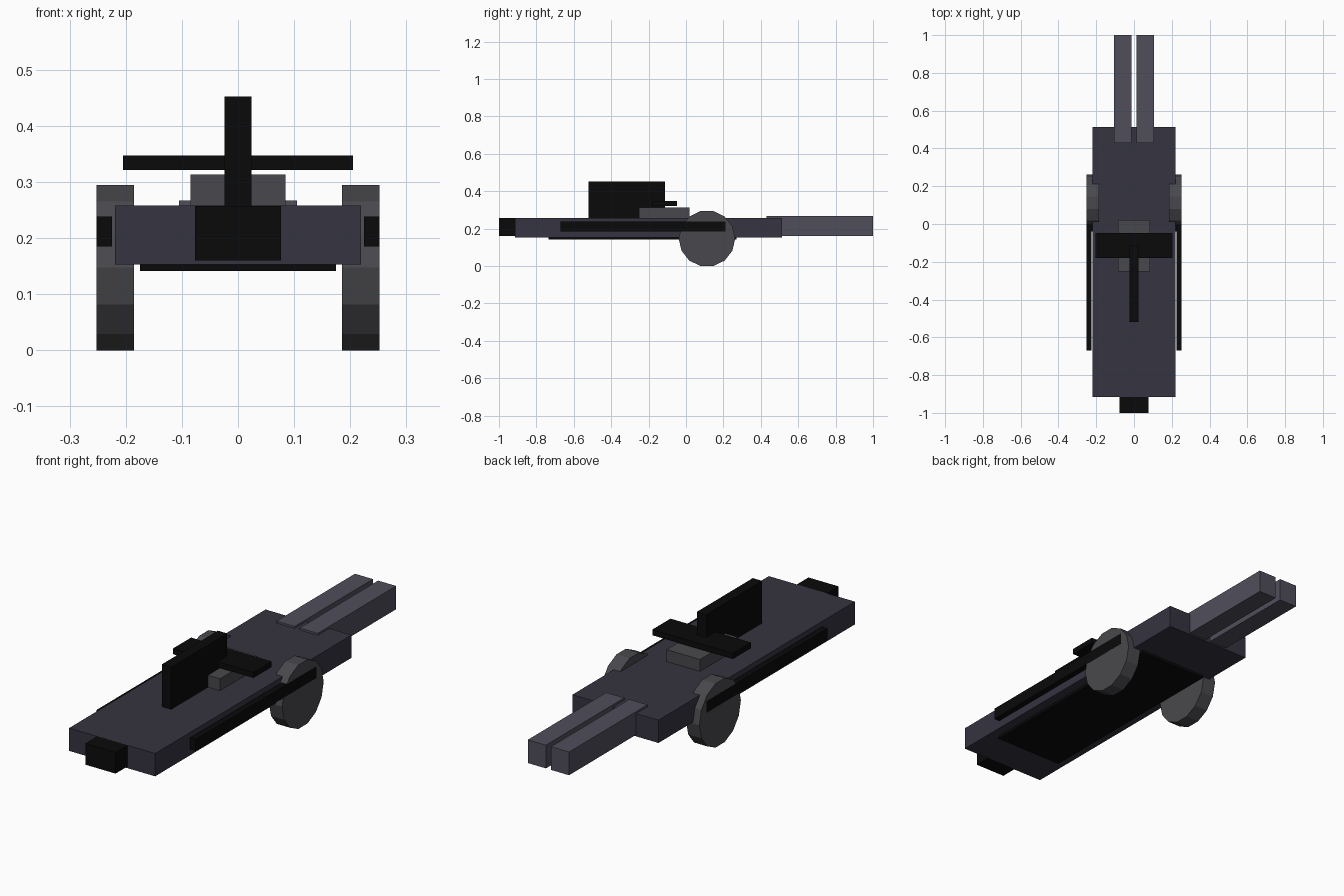
import bpy
import math

if "Cube" in bpy.data.objects:
    bpy.data.objects.remove(bpy.data.objects["Cube"])


def material(name, r, g, b):
    m = bpy.data.materials.new(name)
    m.diffuse_color = (r, g, b, 1)
    m.use_nodes = True
    m.node_tree.nodes["Principled BSDF"].inputs["Base Color"].default_value = m.diffuse_color
    return m


NAVY = material("dark_navy", 0.036, 0.034, 0.052)
SLATE = material("slate", 0.08, 0.077, 0.105)
GREY = material("dark_grey", 0.066, 0.066, 0.074)
BLACK = material("black", 0.003, 0.003, 0.003)


def box(name, x, y, z, mat):
    """Box from (min, max) ranges on each axis."""
    spans = (x, y, z)
    bpy.ops.mesh.primitive_cube_add(size=1, location=[(a + b) / 2 for a, b in spans])
    ob = bpy.context.object
    ob.name = name
    ob.scale = [b - a for a, b in spans]
    bpy.ops.object.transform_apply(location=False, rotation=False, scale=True)
    ob.data.materials.append(mat)
    return ob


# Main hull and parts on the centre line
box("hull", (-0.219, 0.219), (-0.915, 0.513), (0.153, 0.258), NAVY)
box("nose_block", (-0.077, 0.077), (-1.0, -0.89), (0.16, 0.2575), BLACK)
box("belly_plate", (-0.175, 0.175), (-0.735, 0.27), (0.141, 0.154), BLACK)
box("seat", (-0.085, 0.085), (-0.252, 0.02), (0.25, 0.313), GREY)
box("crossbar", (-0.205, 0.205), (-0.18, -0.048), (0.321, 0.347), BLACK)
box("fin", (-0.024, 0.024), (-0.52, -0.113), (0.25, 0.452), BLACK)

# Mirrored parts: tail beams, side strips and wheels
WHEEL_R = 0.151
SIDES = 14
for side, s in (("left", -1), ("right", 1)):
    box("tail_beam_" + side, sorted((s * 0.013, s * 0.105)), (0.43, 1.0), (0.16, 0.267), SLATE)
    box("side_strip_" + side, sorted((s * 0.225, s * 0.2525)), (-0.67, 0.21), (0.185, 0.238), BLACK)

    bpy.ops.mesh.primitive_cylinder_add(
        vertices=SIDES, radius=WHEEL_R, depth=0.067,
        location=(s * 0.2185, 0.112, WHEEL_R * math.cos(math.pi / SIDES)))
    wheel = bpy.context.object
    wheel.name = "wheel_" + side
    # Vertex on the y axis, so the wheel rests on a flat side
    wheel.rotation_euler = (0, math.pi / 2, 0)
    bpy.ops.object.transform_apply(location=False, rotation=True, scale=False)
    wheel.data.materials.append(GREY)
    # Drop to the ground exactly
    low = min(v.co.z for v in wheel.data.vertices)
    if abs(low + wheel.location.z) > 1e-4:
        wheel.rotation_euler.x = math.pi / SIDES
        bpy.ops.object.transform_apply(location=False, rotation=True, scale=False)
